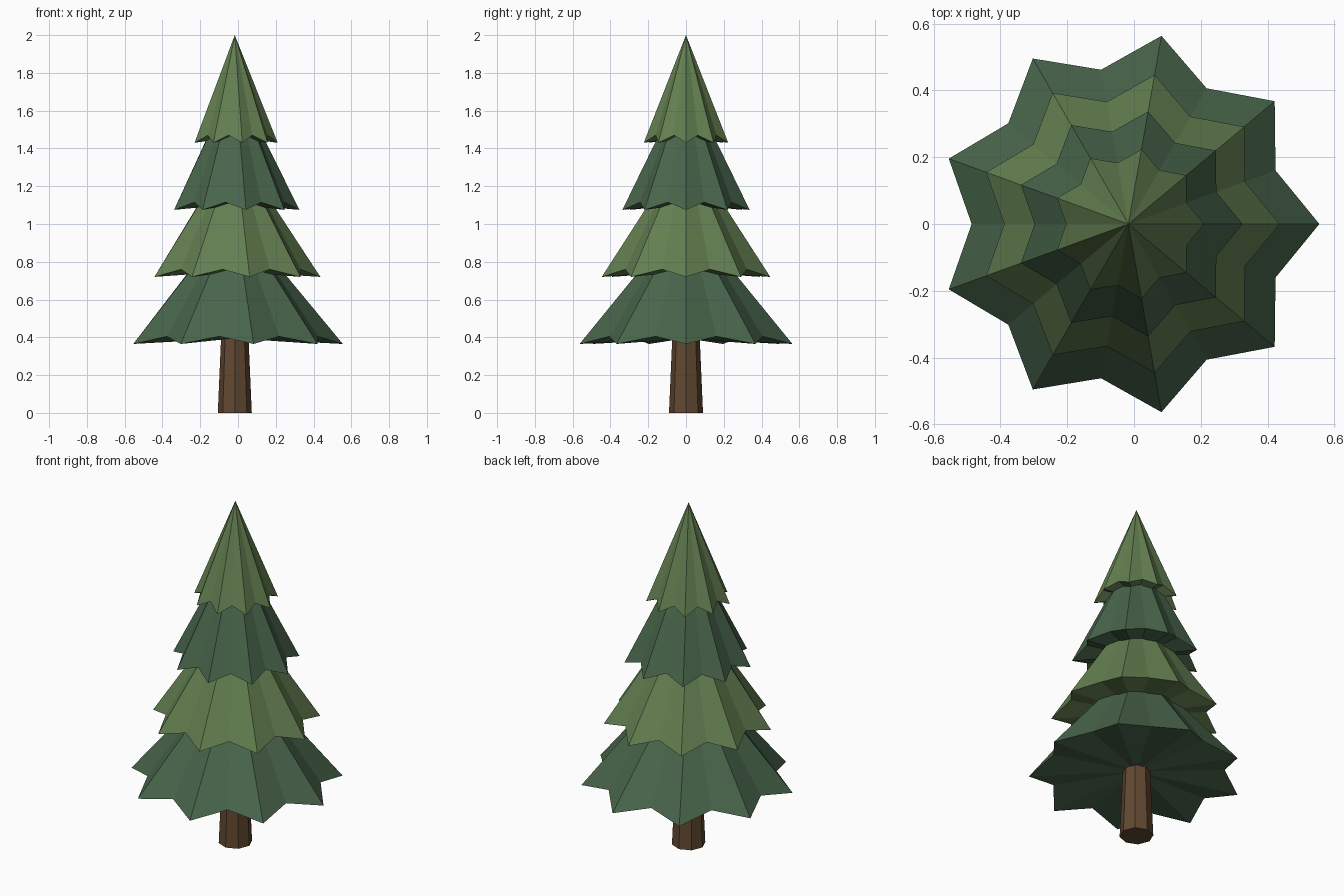
import bpy, bmesh
from math import cos, sin, pi

if "Cube" in bpy.data.objects:
    bpy.data.objects.remove(bpy.data.objects["Cube"])

CX = -0.017     # tree axis
POINTS = 9      # star points per tier


def material(name, color):
    m = bpy.data.materials.new(name)
    m.diffuse_color = (*color, 1)
    m.use_nodes = True
    m.node_tree.nodes["Principled BSDF"].inputs["Base Color"].default_value = m.diffuse_color
    return m


def finish(bm, name, mat):
    bmesh.ops.recalc_face_normals(bm, faces=bm.faces)
    me = bpy.data.meshes.new(name)
    bm.to_mesh(me)
    bm.free()
    me.materials.append(mat)
    ob = bpy.data.objects.new(name, me)
    ob.location.x = CX
    bpy.context.collection.objects.link(ob)


def tier(name, z, radius, height, top, mat):
    """Star-edged skirt: drooping tips, raised notches, closed underside."""
    bm = bmesh.new()
    n = POINTS * 2
    rim, crown = [], []
    for i in range(n):
        a = i * pi / POINTS
        r, dz = (radius * 0.82, 0.04) if i % 2 else (radius, 0)
        rim.append(bm.verts.new((r * cos(a), r * sin(a), z + dz)))
        if top:
            crown.append(bm.verts.new((top * cos(a), top * sin(a), z + height)))
    apex = None if top else bm.verts.new((0, 0, z + height))
    base = bm.verts.new((0, 0, z + 0.03))
    for i in range(n):
        j = (i + 1) % n
        if top:
            bm.faces.new((rim[i], rim[j], crown[j], crown[i]))
        else:
            bm.faces.new((rim[i], rim[j], apex))
        bm.faces.new((rim[j], rim[i], base))
    if top:
        bm.faces.new(crown)
    finish(bm, name, mat)


dark = material("dark_needles", (0.065, 0.13, 0.07))
light = material("light_needles", (0.125, 0.21, 0.08))
bark = material("bark", (0.12, 0.065, 0.03))

# Foliage tiers, bottom to top
H = 0.57
for i, (r, top) in enumerate([(0.572, 0.1), (0.453, 0.08), (0.342, 0.06), (0.227, 0)]):
    tier(f"foliage_tier_{i + 1}", 0.365 + 0.355 * i, r, H, top, light if i % 2 else dark)

# Tapered octagonal trunk
bm = bmesh.new()
bmesh.ops.create_cone(bm, cap_ends=True, segments=8, radius1=0.09, radius2=0.07, depth=0.46)
bmesh.ops.translate(bm, verts=bm.verts, vec=(0, 0, 0.23))
finish(bm, "trunk", bark)
